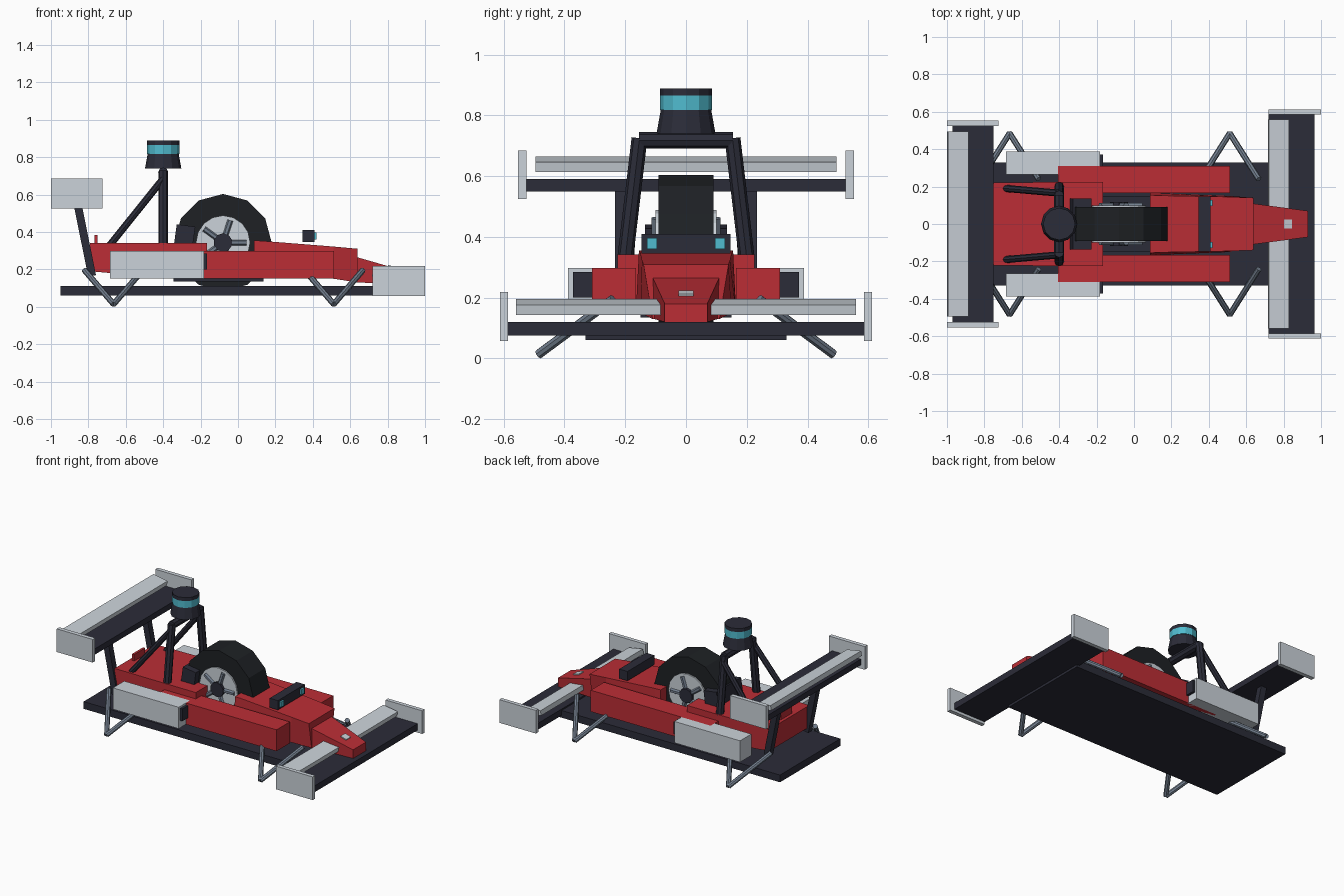
import bpy, bmesh
from math import radians, cos, sin, pi
from mathutils import Vector, Matrix

if "Cube" in bpy.data.objects:
    bpy.data.objects.remove(bpy.data.objects["Cube"])


def material(name, *rgb):
    m = bpy.data.materials.new(name)
    m.diffuse_color = (*rgb, 1)
    m.use_nodes = True
    m.node_tree.nodes["Principled BSDF"].inputs["Base Color"].default_value = m.diffuse_color
    return m


RED = material("red_paint", 0.50, 0.027, 0.036)
DARK = material("dark_trim", 0.024, 0.025, 0.04)
TYRE = material("rubber", 0.013, 0.015, 0.018)
LIGHT = material("pale_panel", 0.60, 0.65, 0.70)
TEAL = material("teal_glow", 0.08, 0.50, 0.62)
STEEL = material("steel", 0.17, 0.21, 0.27)


def finish(name, bm, mat):
    bmesh.ops.recalc_face_normals(bm, faces=bm.faces)
    me = bpy.data.meshes.new(name)
    bm.to_mesh(me)
    bm.free()
    me.materials.append(mat)
    ob = bpy.data.objects.new(name, me)
    bpy.context.collection.objects.link(ob)
    return ob


def mirrored(ob):
    # objects all have their origin at the world centre
    mod = ob.modifiers.new("mirror", 'MIRROR')
    mod.use_axis = (False, True, False)
    return ob


def box(name, x, y, z, mat, tilt=0):
    bm = bmesh.new()
    bmesh.ops.create_cube(bm, size=1)
    c = Vector([(a + b) / 2 for a, b in (x, y, z)])
    s = [b - a for a, b in (x, y, z)]
    bmesh.ops.transform(bm, verts=bm.verts, matrix=Matrix.Translation(c)
                        @ Matrix.Rotation(radians(tilt), 4, 'Y') @ Matrix.Diagonal((*s, 1)))
    return finish(name, bm, mat)


def hull(name, sections, mat):
    # each section: x, half width at bottom, half width at top, z low, z high
    bm = bmesh.new()
    rings = [[bm.verts.new(p) for p in ((x, -wb, lo), (x, wb, lo), (x, wt, hi), (x, -wt, hi))]
             for x, wb, wt, lo, hi in sections]
    for a, b in zip(rings, rings[1:]):
        for i in range(4):
            j = (i + 1) % 4
            bm.faces.new((a[i], a[j], b[j], b[i]))
    bm.faces.new(rings[0])
    bm.faces.new(rings[-1])
    return finish(name, bm, mat)


def rod(name, p, q, r1, mat, r2=None, sides=8, spin=0):
    p, q = Vector(p), Vector(q)
    d = q - p
    bm = bmesh.new()
    bmesh.ops.create_cone(bm, cap_ends=True, segments=sides, radius1=r1,
                          radius2=r1 if r2 is None else r2, depth=d.length)
    bmesh.ops.transform(bm, verts=bm.verts, matrix=Matrix.Translation((p + q) / 2)
                        @ d.to_track_quat('Z', 'Y').to_matrix().to_4x4()
                        @ Matrix.Rotation(radians(spin), 4, 'Z'))
    return finish(name, bm, mat)


# Floor and bodywork
box("floor", (-0.95, 0.74), (-0.33, 0.33), (0.06, 0.11), DARK)
box("skid_plate", (-0.345, 0.135), (-0.15, 0.15), (0.135, 0.152), DARK)
hull("rear_body", [(-0.79, 0.22, 0.22, 0.19, 0.34), (-0.40, 0.225, 0.225, 0.155, 0.342),
                   (-0.165, 0.225, 0.225, 0.155, 0.342)], RED)
hull("cockpit", [(0.085, 0.165, 0.155, 0.15, 0.355), (0.13, 0.165, 0.152, 0.15, 0.352),
                 (0.51, 0.15, 0.145, 0.15, 0.322), (0.64, 0.11, 0.14, 0.13, 0.31)], RED)
hull("nose", [(0.63, 0.105, 0.11, 0.13, 0.267), (0.93, 0.07, 0.07, 0.12, 0.18)], RED)
box("nose_badge", (0.80, 0.845), (-0.025, 0.025), (0.205, 0.218), LIGHT, 16)
box("rear_fin", (-0.768, -0.752), (-0.06, 0.06), (0.335, 0.385), RED)
mirrored(box("sidepod", (-0.405, 0.512), (0.165, 0.31), (0.15, 0.298), RED))
mirrored(box("side_pannier", (-0.685, -0.182), (0.265, 0.388), (0.15, 0.298), LIGHT))
mirrored(box("pannier_intake", (-0.19, -0.165), (0.285, 0.372), (0.20, 0.285), DARK))

# Single big wheel
WX, WZ = -0.08, 0.343
rod("tyre", (WX, -0.09, WZ), (WX, 0.09, WZ), 0.26, TYRE, sides=12)
rod("rim", (WX, -0.1, WZ), (WX, 0.1, WZ), 0.145, LIGHT, sides=16)
rod("hub", (WX, -0.118, WZ), (WX, 0.118, WZ), 0.05, DARK, sides=10)
for i in range(5):
    a = 2 * pi * i / 5
    mirrored(rod("spoke", (WX + 0.03 * cos(a), 0.1, WZ + 0.03 * sin(a)),
                 (WX + 0.125 * cos(a), 0.1, WZ + 0.125 * sin(a)), 0.015, STEEL, sides=6))
box("wheel_guard", (-0.335, -0.235), (-0.135, 0.135), (0.33, 0.435), DARK, 8)

# Sensor bar on the cockpit
box("sensor_bar", (0.345, 0.408), (-0.147, 0.147), (0.345, 0.41), DARK)
mirrored(box("sensor_lens", (0.40, 0.42), (0.095, 0.128), (0.36, 0.396), TEAL))

# Roll hoop and beacon
mirrored(rod("hoop_leg", (-0.4, 0.2, 0.33), (-0.4, 0.153, 0.725), 0.026, DARK))
rod("hoop_crossbar", (-0.4, -0.155, 0.718), (-0.4, 0.155, 0.718), 0.027, DARK)
mirrored(rod("hoop_brace", (-0.4, 0.165, 0.685), (-0.685, 0.19, 0.33), 0.019, DARK))
rod("beacon_base", (-0.4, 0, 0.74), (-0.4, 0, 0.818), 0.097, DARK, 0.083, 12)
rod("beacon_band", (-0.4, 0, 0.818), (-0.4, 0, 0.865), 0.086, TEAL, sides=12)
rod("beacon_cap", (-0.4, 0, 0.865), (-0.4, 0, 0.889), 0.086, DARK, sides=12)

# Front wing
box("front_wing_main", (0.72, 0.965), (-0.59, 0.59), (0.076, 0.12), DARK)
box("front_wing_flap", (0.718, 0.828), (-0.56, 0.56), (0.153, 0.186), LIGHT, 10)
mirrored(box("front_endplate", (0.72, 1.0), (0.585, 0.612), (0.058, 0.218), LIGHT))

# Rear wing
box("rear_wing_main", (-0.97, -0.75), (-0.53, 0.53), (0.55, 0.59), DARK)
box("rear_wing_flap", (-0.997, -0.887), (-0.495, 0.495), (0.623, 0.656), LIGHT, 10)
mirrored(box("rear_endplate", (-1.0, -0.725), (0.525, 0.553), (0.525, 0.685), LIGHT))
mirrored(rod("rear_wing_strut", (-0.78, 0.213, 0.165), (-0.86, 0.213, 0.56), 0.03, DARK,
             sides=4, spin=45))

# V-shaped support legs
for x in (-0.665, 0.512):
    for s in (-1, 1):
        mirrored(rod("support_leg", (x + s * 0.155, 0.24, 0.195), (x, 0.485, 0.014),
                     0.016, STEEL))
